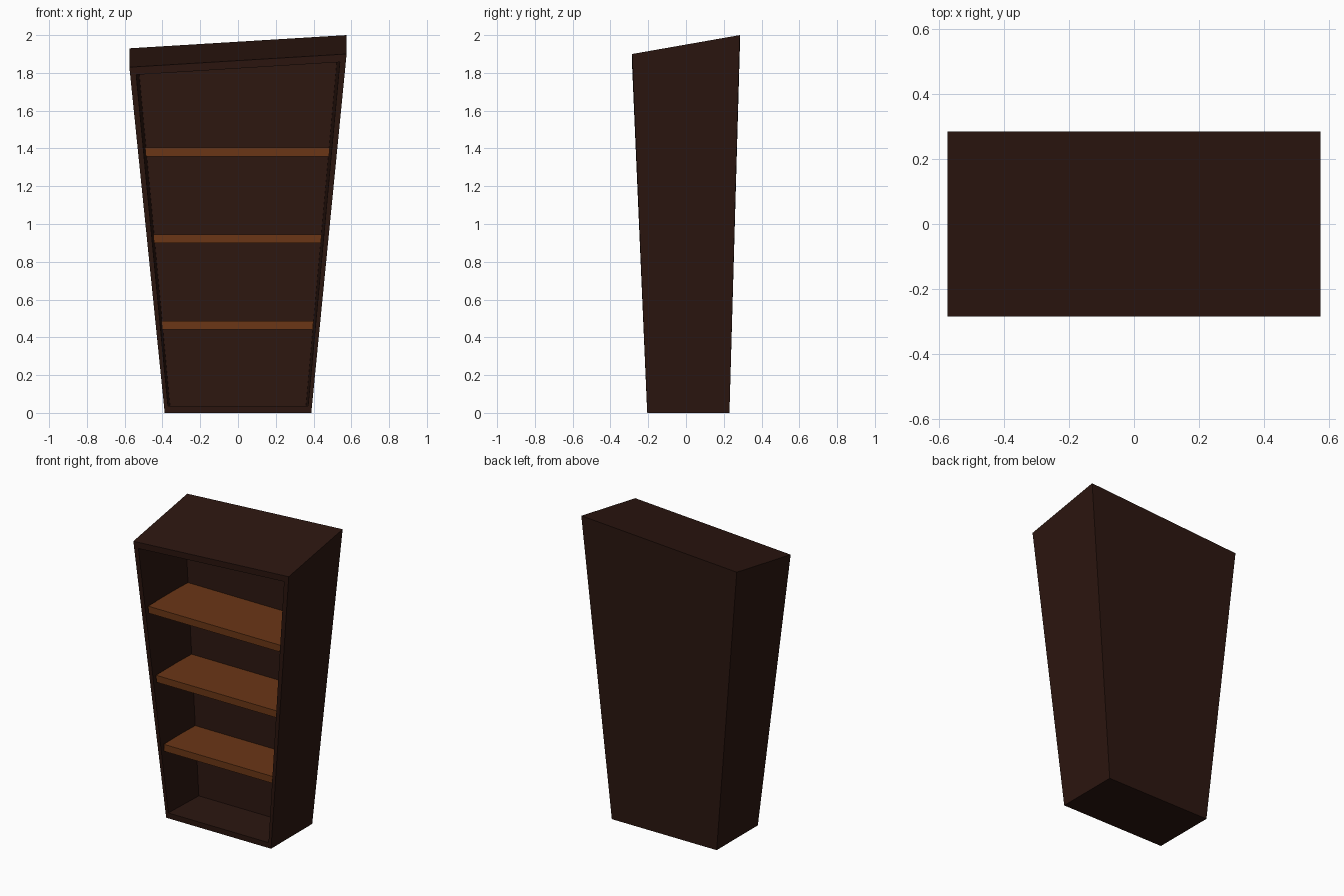
import bpy, bmesh
from mathutils import Vector

if "Cube" in bpy.data.objects:
    bpy.data.objects.remove(bpy.data.objects["Cube"])


def material(name, rgb):
    m = bpy.data.materials.new(name)
    m.diffuse_color = (*rgb, 1)
    m.use_nodes = True
    m.node_tree.nodes["Principled BSDF"].inputs["Base Color"].default_value = m.diffuse_color
    return m


def make_object(name, bm, mat):
    bmesh.ops.recalc_face_normals(bm, faces=bm.faces[:])
    me = bpy.data.meshes.new(name)
    bm.to_mesh(me)
    bm.free()
    me.materials.append(mat)
    ob = bpy.data.objects.new(name, me)
    bpy.context.collection.objects.link(ob)
    return ob


def bridge(bm, a, b):
    # quads between two four-cornered loops
    for i in range(4):
        j = (i + 1) % 4
        bm.faces.new((a[i], a[j], b[j], b[i]))


dark = material("dark_wood", (0.025, 0.008, 0.005))
warm = material("shelf_wood", (0.145, 0.037, 0.008))

# Loops run: bottom left, bottom right, top right, top left
back = [(-.388, .23, 0), (.388, .23, 0), (.575, .285, 2.0), (-.575, .285, 1.93)]
front = [(-.388, -.205, 0), (.388, -.205, 0), (.575, -.285, 1.9), (-.575, -.285, 1.83)]
rim = [(-.371, -.207, .037), (.371, -.207, .037), (.539, -.283, 1.857), (-.539, -.283, 1.79)]
recess = [(-.36, .10, .037), (.36, .10, .037), (.53, .19, 1.935), (-.53, .19, 1.87)]

# Crooked cabinet: outer shell, front frame and deep recess
bm = bmesh.new()
loops = [[bm.verts.new(p) for p in loop] for loop in (back, front, rim, recess)]
for a, b in zip(loops, loops[1:]):
    bridge(bm, a, b)
bm.faces.new(loops[0])
bm.faces.new(loops[3])
make_object("cabinet", bm, dark)

# Shelves, widening and deepening with height to follow the walls
for i, (z, y0, y1) in enumerate([(.464, -.206, .129), (.922, -.226, .150), (1.381, -.248, .168)]):
    bm = bmesh.new()
    ends = []
    for y in (y0, y1):
        loop = []
        for sx, dz in ((-1, -.023), (1, -.023), (1, .023), (-1, .023)):
            half = .357 + .094 * (z + dz)
            loop.append(bm.verts.new(Vector((sx * half - .003, y, z + dz))))
        ends.append(loop)
    bridge(bm, *ends)
    for e in ends:
        bm.faces.new(e)
    make_object(f"shelf_{i + 1}", bm, warm)
